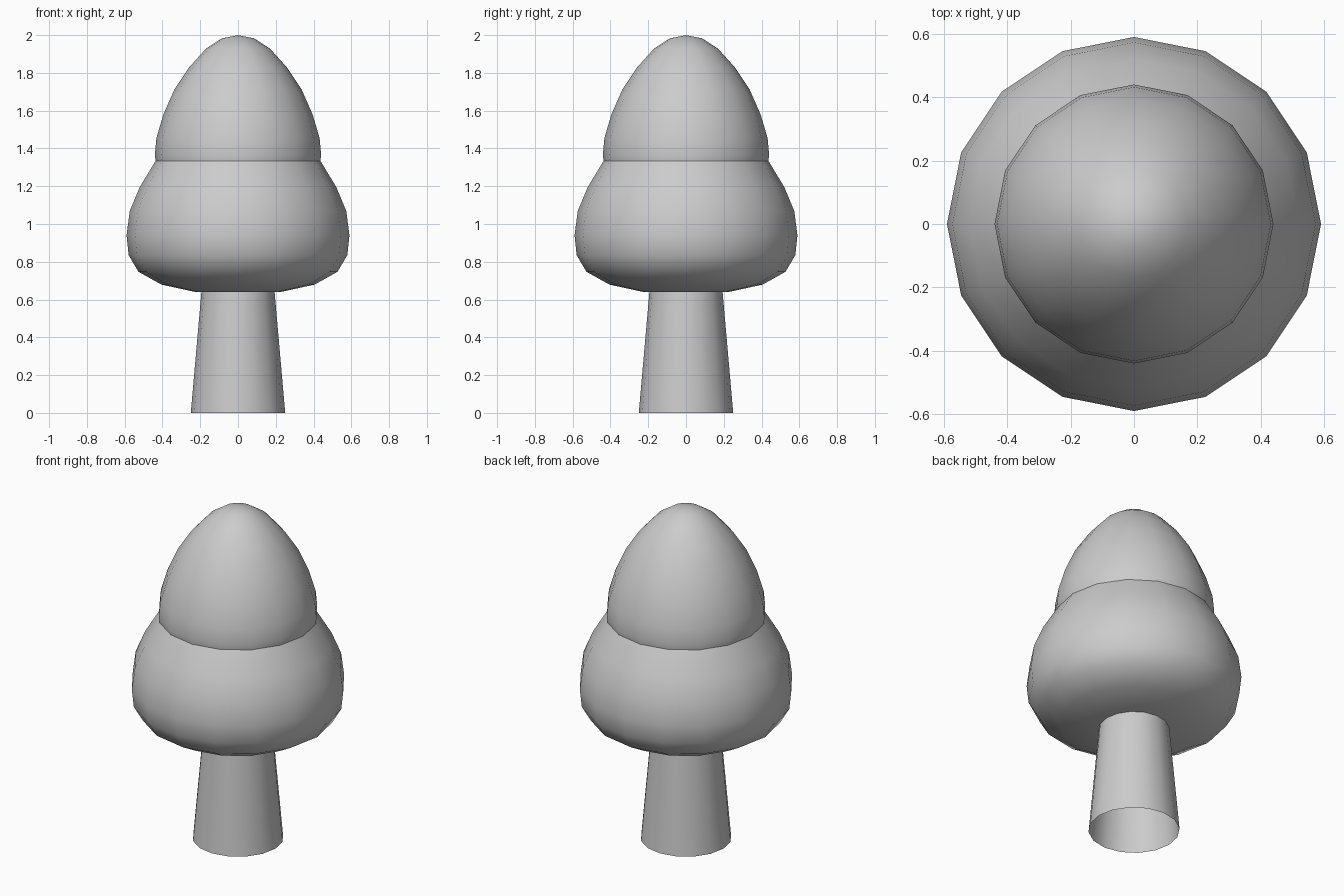
import bpy, bmesh, math

if "Cube" in bpy.data.objects:
    bpy.data.objects.remove(bpy.data.objects["Cube"])

SIDES = 16


def lathe(name, profile):
    """Revolve (radius, height) points around z; zero radius makes a pole."""
    bm = bmesh.new()
    rings = []
    for r, z in profile:
        n = SIDES if r > 0 else 1
        rings.append([bm.verts.new((r * math.cos(2 * math.pi * i / SIDES),
                                    r * math.sin(2 * math.pi * i / SIDES), z))
                      for i in range(n)])
    for low, high in zip(rings, rings[1:]):
        for i in range(SIDES):
            j = (i + 1) % SIDES
            corners = [low[i % len(low)], low[j % len(low)],
                       high[j % len(high)], high[i % len(high)]]
            face = bm.faces.new(list(dict.fromkeys(corners)))
            face.smooth = True
    mesh = bpy.data.meshes.new(name)
    bm.to_mesh(mesh)
    bm.free()
    obj = bpy.data.objects.new(name, mesh)
    bpy.context.collection.objects.link(obj)
    return obj


# Tapered trunk, open at the ground
lathe("trunk", [(0.25, 0), (0.192, 0.66)])

# Wide lower crown, its top hidden in the upper crown
lathe("lower_foliage", [(0, 0.632), (0.225, 0.64), (0.405, 0.679), (0.527, 0.747),
                        (0.579, 0.835), (0.59, 0.94), (0.573, 1.07), (0.52, 1.196),
                        (0.43, 1.345), (0.33, 1.5), (0.22, 1.62), (0, 1.72)])

# Egg-shaped upper crown, its base hidden in the lower crown
lathe("upper_foliage", [(0, 1.14), (0.17, 1.147), (0.3, 1.175), (0.39, 1.225),
                        (0.432, 1.29), (0.44, 1.368), (0.432, 1.455), (0.395, 1.58),
                        (0.337, 1.712), (0.26, 1.828), (0.17, 1.928),
                        (0.085, 1.983), (0, 2.0)])
